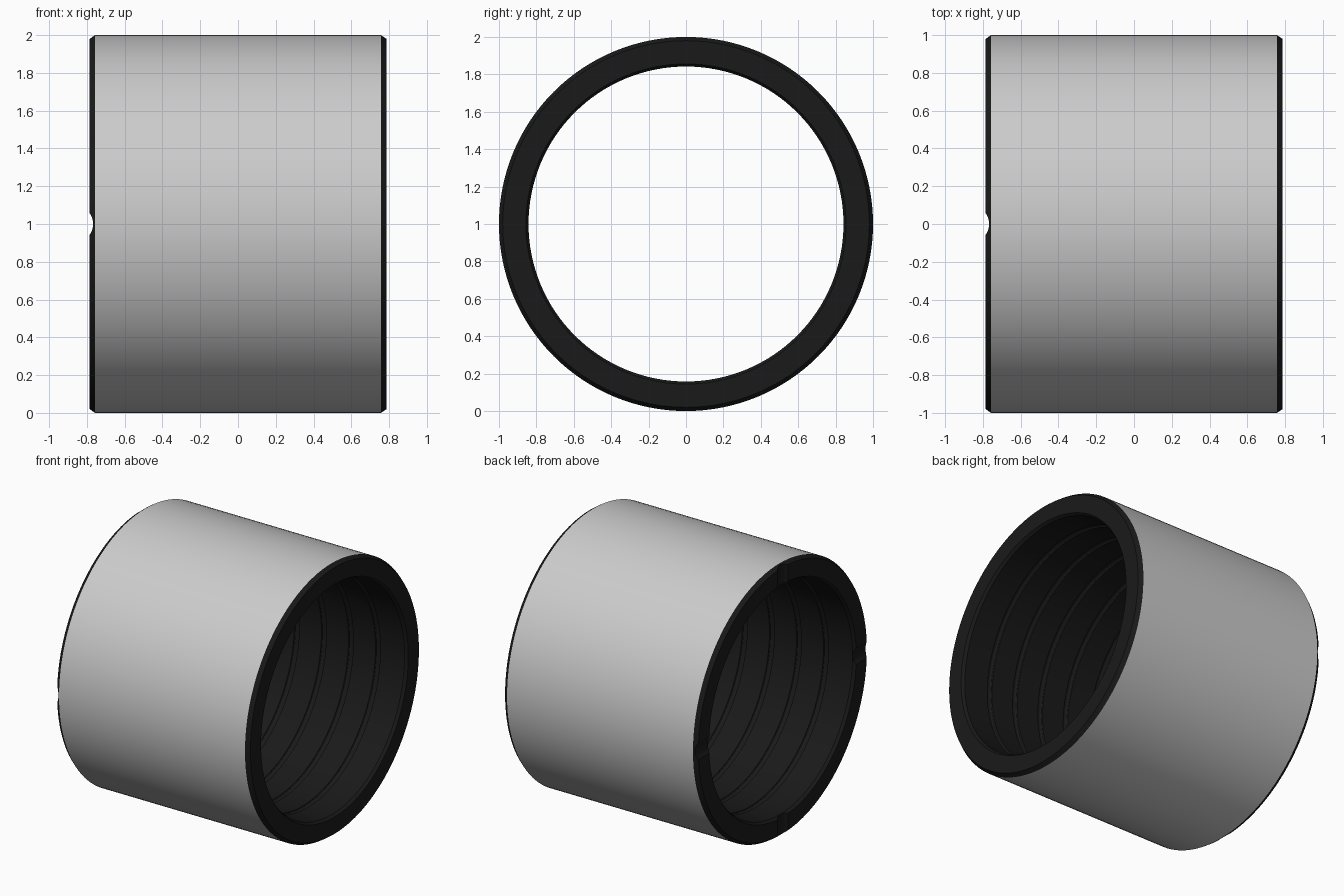
import bpy, bmesh
from math import pi, sin, cos

if "Cube" in bpy.data.objects:
    bpy.data.objects.remove(bpy.data.objects["Cube"])

SEG = 128
HALF, EDGE = 0.787, 0.757      # half length, start of the outer chamfer
BORE = 0.842                   # bore radius


def lathe(name, profile, closed):
    """Revolve (x, radius) points about the x axis, raised to stand on z = 0."""
    bm = bmesh.new()
    rings = [[bm.verts.new((x, r * cos(2 * pi * i / SEG), 1 + r * sin(2 * pi * i / SEG)))
              for i in range(SEG)] for x, r in profile]
    for k in range(len(rings) if closed else len(rings) - 1):
        a, b = rings[k], rings[(k + 1) % len(rings)]
        for i in range(SEG):
            j = (i + 1) % SEG
            bm.faces.new((a[i], a[j], b[j], b[i]))
    bmesh.ops.recalc_face_normals(bm, faces=bm.faces)
    me = bpy.data.meshes.new(name)
    bm.to_mesh(me)
    bm.free()
    ob = bpy.data.objects.new(name, me)
    bpy.context.collection.objects.link(ob)
    return ob


def activate(ob):
    bpy.ops.object.select_all(action='DESELECT')
    ob.select_set(True)
    bpy.context.view_layer.objects.active = ob


black = bpy.data.materials.new("black_finish")
black.diffuse_color = (0.01, 0.01, 0.01, 1)
black.use_nodes = True
black.node_tree.nodes["Principled BSDF"].inputs["Base Color"].default_value = black.diffuse_color

# Dark body: chamfered ends and a bore with six half-round ring grooves
profile = [(-EDGE, 1), (EDGE, 1), (HALF, 0.98), (HALF, BORE + 0.014), (HALF - 0.02, BORE)]
for k in range(6):
    cx = 0.55 - 0.22 * k
    profile += [(cx + 0.02 * cos(t * pi / 6), BORE + 0.016 * sin(t * pi / 6)) for t in range(7)]
profile += [(-HALF + 0.02, BORE), (-HALF, BORE + 0.014), (-HALF, 0.98)]
body = lathe("bore_and_end_faces", profile, True)
body.data.materials.append(black)

# Four shallow round notches across the left end
for rot in ((pi / 2, 0, 0), (0, 0, 0)):
    bpy.ops.mesh.primitive_cylinder_add(vertices=64, radius=0.1, depth=2.4,
                                        location=(-HALF - 0.08, 0, 1), rotation=rot)
    cutter = bpy.context.object
    cutter.name = "notch_cutter"
    cutter.hide_render = True
    cutter.data.materials.append(black)
    activate(body)
    mod = body.modifiers.new("notch", 'BOOLEAN')
    mod.operation = 'DIFFERENCE'
    mod.solver = 'EXACT'
    mod.object = cutter
    bpy.ops.object.modifier_apply(modifier=mod.name)
    bpy.data.objects.remove(cutter, do_unlink=True)

# The outer band is replaced by the plain grey sleeve
bm = bmesh.new()
bm.from_mesh(body.data)
band = [f for f in bm.faces
        if all(v.co.y ** 2 + (v.co.z - 1) ** 2 > 0.998 for v in f.verts)]
bmesh.ops.delete(bm, geom=band, context='FACES')
bm.to_mesh(body.data)
bm.free()

sleeve = lathe("outer_sleeve", [(-EDGE, 1), (EDGE, 1)], False)

for ob in (body, sleeve):
    activate(ob)
    bpy.ops.object.shade_smooth_by_angle(angle=pi / 6)
